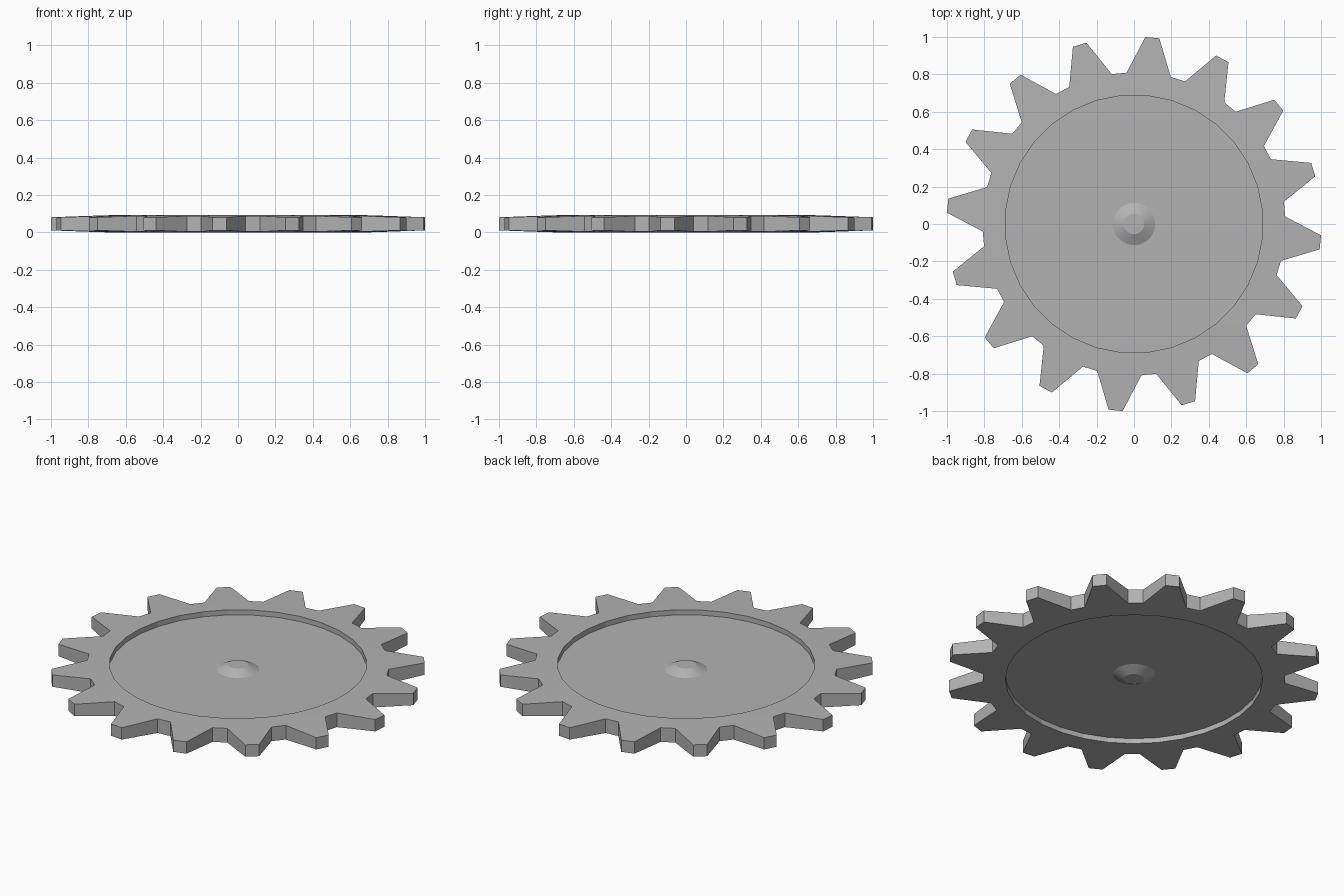
import bpy
import bmesh
from math import sin, cos, radians

cube = bpy.data.objects.get("Cube")
if cube:
    bpy.data.objects.remove(cube, do_unlink=True)

TEETH = 16
PITCH = 360 / TEETH
START = -PITCH / 4
MID = 0.046                      # height of the symmetry plane
WEB = 0.016                      # half thickness of the web
R_IN, R_ROOT, R_TIP = 0.69, 0.81, 1.002
H_IN, H_ROOT, H_TIP = 0.046, 0.042, 0.035

grey = bpy.data.materials.new("plain grey")
grey.use_nodes = True
colour = (0.45, 0.45, 0.45, 1)
grey.diffuse_color = colour
grey.node_tree.nodes["Principled BSDF"].inputs["Base Color"].default_value = colour


def polar(bm, radius, degrees, z):
    a = radians(degrees)
    return bm.verts.new((radius * cos(a), radius * sin(a), z))


def finish(name, bm):
    """Turn an upper half into an object mirrored across the mid plane."""
    mesh = bpy.data.meshes.new(name)
    bm.to_mesh(mesh)
    bm.free()
    mesh.materials.append(grey)
    ob = bpy.data.objects.new(name, mesh)
    bpy.context.collection.objects.link(ob)
    ob.location.z = MID
    mirror = ob.modifiers.new("both_sides", "MIRROR")
    mirror.use_axis = (False, False, True)
    mirror.use_clip = True
    return ob


def bridge(bm, lower, upper):
    n = len(lower)
    for i in range(n):
        j = (i + 1) % n
        bm.faces.new((lower[i], lower[j], upper[j], upper[i]))


# Toothed rim: tapered teeth around a ring with a vertical inner wall
bm = bmesh.new()
inner, outline, teeth = [], [], []
for t in range(TEETH):
    c = START + t * PITCH
    inner += [polar(bm, R_IN, c, H_IN), polar(bm, R_IN, c + PITCH / 2, H_IN)]
    tooth = [polar(bm, R_ROOT, c - 8.44, H_ROOT), polar(bm, R_TIP, c - 2.15, H_TIP),
             polar(bm, R_TIP, c + 2.15, H_TIP), polar(bm, R_ROOT, c + 8.44, H_ROOT)]
    teeth.append(tooth)
    outline += tooth
for t, tooth in enumerate(teeth):
    nxt = teeth[(t + 1) % TEETH][0]
    at_tooth, at_gap = inner[2 * t], inner[2 * t + 1]
    at_next = inner[(2 * t + 2) % len(inner)]
    left = tooth[3]
    bm.faces.new(tooth)
    bm.faces.new((at_tooth, tooth[0], left))
    bm.faces.new((at_tooth, left, at_gap))
    bm.faces.new((at_gap, left, nxt))
    bm.faces.new((at_gap, nxt, at_next))
outer_base = [bm.verts.new((v.co.x, v.co.y, 0)) for v in outline]
inner_base = [bm.verts.new((v.co.x, v.co.y, 0)) for v in inner]
bridge(bm, outer_base, outline)
bridge(bm, inner, inner_base)
finish("toothed_rim", bm)


def ring(bm, radius, z):
    return [polar(bm, radius, START + i * PITCH / 2, z) for i in range(TEETH * 2)]


# Web: thin recessed disc inside the rim
bm = bmesh.new()
bridge(bm, ring(bm, R_IN, WEB), ring(bm, 0.113, WEB))
bmesh.ops.remove_doubles(bm, verts=bm.verts, dist=0.0001)
finish("web_disc", bm)

# Hub: low raised cone with a flat cap on each side
bm = bmesh.new()
top = ring(bm, 0.055, 0.045)
bridge(bm, ring(bm, 0.113, WEB), top)
bm.faces.new(top)
hub = finish("hub", bm)
bpy.ops.object.select_all(action="DESELECT")
hub.select_set(True)
bpy.context.view_layer.objects.active = hub
bpy.ops.object.shade_smooth_by_angle(angle=radians(20))
